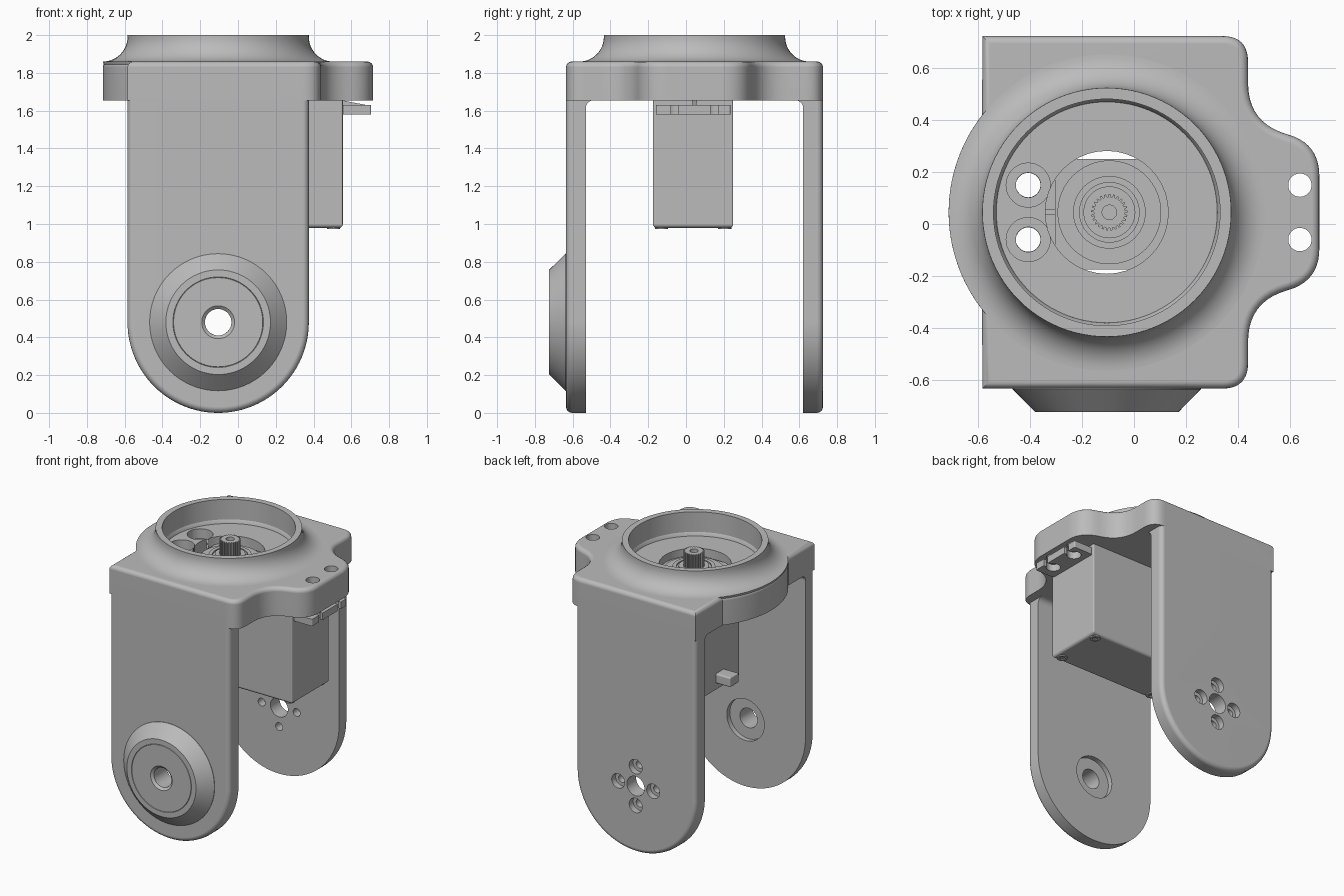
import bpy, bmesh, math
from mathutils import Matrix, Vector

if "Cube" in bpy.data.objects:
    bpy.data.objects.remove(bpy.data.objects["Cube"])

grey = bpy.data.materials.new("light grey")
grey.use_nodes = True
grey.diffuse_color = (0.5, 0.5, 0.5, 1)
grey.node_tree.nodes["Principled BSDF"].inputs["Base Color"].default_value = (0.5, 0.5, 0.5, 1)

CX, CY = -0.105, 0.045                 # hub axis
PLATE_Z, FLOOR_Z, TOP_Z = 1.655, 1.83, 1.86
LEG_Y, LEG_T, LEG_R = 0.575, 0.105, 0.48
UP = Matrix()
TO_FRONT = Matrix.Rotation(math.radians(90), 4, 'X')
TO_BACK = Matrix.Rotation(math.radians(-90), 4, 'X')
ALONG_X = Matrix(((0, 0, 1, 0), (1, 0, 0, 0), (0, 1, 0, 0), (0, 0, 0, 1)))


def finish(bm, name, loc=(0, 0, 0), turn=UP):
    bmesh.ops.recalc_face_normals(bm, faces=bm.faces)
    mesh = bpy.data.meshes.new(name)
    bm.transform(Matrix.Translation(loc) @ turn)
    bm.to_mesh(mesh)
    bm.free()
    mesh.materials.append(grey)
    ob = bpy.data.objects.new(name, mesh)
    bpy.context.collection.objects.link(ob)
    return ob


def prism(name, outline, z0, z1, bevel=0, loc=(0, 0, 0), turn=UP, keep=lambda e: True):
    """Extrude an outline from z0 to z1, rounding the z1 rim."""
    bm = bmesh.new()
    low, high = ([bm.verts.new((x, y, z)) for x, y in outline] for z in (z0, z1))
    bm.faces.new(low)
    cap = bm.faces.new(high)
    for i in range(len(low)):
        bm.faces.new((low[i - 1], low[i], high[i], high[i - 1]))
    bmesh.ops.recalc_face_normals(bm, faces=bm.faces)
    if bevel:
        bmesh.ops.bevel(bm, geom=[e for e in cap.edges if keep(e)], offset=bevel,
                        segments=4, profile=0.5, affect='EDGES')
    return finish(bm, name, loc, turn)


def lathe(name, profile, loc, turn=UP, steps=64):
    """Spin a (radius, height) profile around the local z axis."""
    bm = bmesh.new()
    vs = [bm.verts.new((r, 0, z)) for r, z in profile]
    es = [bm.edges.new(p) for p in zip(vs, vs[1:])]
    if profile[0][0] > 0:
        es.append(bm.edges.new((vs[-1], vs[0])))
    bmesh.ops.spin(bm, geom=vs + es, cent=(0, 0, 0), axis=(0, 0, 1),
                   angle=2 * math.pi, steps=steps, use_duplicate=False)
    bmesh.ops.remove_doubles(bm, verts=bm.verts, dist=1e-5)
    return finish(bm, name, loc, turn)


def cut(ob, cutter):
    mod = ob.modifiers.new("cut", 'BOOLEAN')
    mod.operation, mod.solver, mod.object = 'DIFFERENCE', 'EXACT', cutter
    bpy.context.view_layer.objects.active = ob
    bpy.ops.object.modifier_apply(modifier=mod.name)
    bpy.data.objects.remove(cutter)


def hole(ob, loc, turn, steps):
    """Cut a stepped hole from (radius, from, to) cylinders stacked in order."""
    prof = [(0, steps[0][1])]
    for r, a, b in steps:
        prof += [(r, a), (r, b)]
    cut(ob, lathe("cutter", prof + [(0, steps[-1][2])], loc, turn, 40))


def arc(cx, cy, r, a0, a1, n=32):
    return [(cx + r * math.cos(math.radians(a0 + (a1 - a0) * i / n)),
             cy + r * math.sin(math.radians(a0 + (a1 - a0) * i / n))) for i in range(n + 1)]


def rounded(corners, n=10):
    """Round each (x, y, trim) corner of a polygon."""
    out = []
    for i, (x, y, t) in enumerate(corners):
        p = Vector((x, y))
        if not t:
            out.append((x, y))
            continue
        a = p + (Vector(corners[i - 1][:2]) - p).normalized() * t
        b = p + (Vector(corners[(i + 1) % len(corners)][:2]) - p).normalized() * t
        for k in range(n + 1):
            s = k / n
            out.append(tuple(a * (1 - s) ** 2 + p * 2 * s * (1 - s) + b * s * s))
    return out


def box(x0, x1, y0, y1, r=0):
    return rounded([(x0, y0, r), (x1, y0, r), (x1, y1, r), (x0, y1, r)], 4)


# Top plate with side bulge and screw tab
half = [(-0.585, 0.68, 0), (0.44, 0.68, 0.1), (0.44, 0.345, 0.155), (0.715, 0.265, 0.125)]
corners = [(x, CY - y, t) for x, y, t in half] + [(x, CY + y, t) for x, y, t in reversed(half)]
plate = prism("top_plate", rounded(corners) + arc(CX, CY, 0.61, 142, 218), PLATE_Z, TOP_Z, 0.03)
hole(plate, (CX, CY, 0), UP, [(0.237, 1.6, FLOOR_Z), (0.47, FLOOR_Z, 2.1)])
for y in (-0.06, 0.15):
    hole(plate, (0.64, y, 0), UP, [(0.045, 1.6, 2)])
    hole(plate, (-0.408, y, 0), UP, [(0.048, 1.6, 1.76), (0.085, 1.76, 2)])

# Flared cup on the plate
flare = arc(0.61, 1.99, 0.13, 180, 270, 12)
lathe("cup_ring", [(0.437, 2.0), (0.48, 2.0)] + flare + [(0.6, 1.825), (0.425, 1.825),
      (0.428, 1.84), (0.437, 1.855)], (CX, CY, 0), steps=96)

# Two legs with round feet, and fillets under the plate
leg_shape = arc(CX, LEG_R, LEG_R, 180, 360, 48) + [(CX + LEG_R, PLATE_Z), (CX - LEG_R, PLATE_Z)]
legs = {}
for name, s in (("front", -1), ("back", 1)):
    y = CY + s * LEG_Y
    legs[name] = prism(name + "_leg", leg_shape, 0, -s * LEG_T, 0.032, (0, y, 0), TO_FRONT,
                       lambda e: min(v.co.y for v in e.verts) < 1.6)
    r = 0.04
    web = [(0, 0)] + [(-s * a, b) for a, b in arc(r, -r, r, 90, 180, 8)]
    prism(name + "_fillet", web, CX - LEG_R, CX + LEG_R, 0, (0, y, PLATE_Z), ALONG_X)

# Bearing boss on the front leg, recessed behind
front_at = (CX, CY - LEG_Y, LEG_R)
hole(legs["front"], front_at, TO_FRONT, [(0.15, -0.05, 0.035), (0.07, 0.035, 0.2)])
lathe("bearing_boss", [(0.07, 0.09), (0.363, 0.09), (0.363, 0.108), (0.277, 0.195),
      (0.24, 0.195), (0.238, 0.192), (0.236, 0.195), (0.087, 0.195), (0.07, 0.18)],
      front_at, TO_FRONT)

# Horn screw holes on the back leg
back_at = Vector((CX, CY + LEG_Y, LEG_R))
hole(legs["back"], back_at, TO_BACK, [(0.07, -0.1, 0.3)])
for dx, dz in ((0.14, 0), (-0.14, 0), (0, 0.14), (0, -0.14)):
    hole(legs["back"], back_at + Vector((dx, 0, dz)), TO_BACK,
         [(0.028, -0.1, 0.06), (0.052, 0.06, 0.3)])

# Motor body, corner screws and cable plug
X0, X1, Y0, Y1 = -0.305, 0.555, -0.175, 0.25
prism("motor_body", box(X0, X1, Y0, Y1, 0.01), 1.775, 0.98, 0.02)
for x in (X0 + 0.05, X1 - 0.05):
    for y in (Y0 + 0.045, Y1 - 0.045):
        lathe("motor_screw", [(0, 1.0), (0.035, 1.0), (0.035, 0.973), (0.018, 0.973),
              (0.018, 0.979), (0, 0.979)], (x, y, 0), steps=24)
prism("cable_plug", box(-0.05, 0.05, -0.035, 0.035, 0.012), X0, X0 - 0.115, 0.008,
      (0, CY, 1.07), ALONG_X)

# Slotted mounting ears with a small rib
for side, edge, tip, hx in (("left", X1, 0.705, 0.64), ("right", X0, -0.455, -0.408)):
    ear = prism(side + "_ear", box(min(edge, tip), max(edge, tip), Y0 + 0.015, Y1 - 0.015, 0.01),
                1.58, 1.63)
    for y in (-0.06, 0.15):
        hole(ear, (hx, y, 0), UP, [(0.047, 1.5, 1.7)])
        end = tip + (tip - hx)
        cut(ear, prism("cutter", box(min(hx, end), max(hx, end), y - 0.02, y + 0.02), 1.5, 1.7))
    prism(side + "_rib", [(edge, 1.625), (tip, 1.625), (edge, 1.654)], -0.01, 0.01, 0,
          (0, CY, 0), TO_FRONT)

# Output hub and splined shaft
SX = -0.095
lathe("output_hub", [(0, 1.77), (0.2, 1.77), (0.2, 1.785), (0.14, 1.785), (0.14, 1.81),
      (0.115, 1.81), (0.115, 1.8), (0.1, 1.8), (0.1, 1.815), (0, 1.815)], (SX, CY, 0))
teeth = 25
spline = [(r * math.cos(a), r * math.sin(a)) for i in range(teeth)
          for r, a in ((0.07, math.tau * i / teeth), (0.07, math.tau * (i + 0.4) / teeth),
                       (0.06, math.tau * (i + 0.5) / teeth), (0.06, math.tau * (i + 0.9) / teeth))]
shaft = prism("splined_shaft", spline, 1.8, 1.92, 0, (SX, CY, 0))
hole(shaft, (SX, CY, 0), UP, [(0.028, 1.84, 2)])

# Smooth shading with sharp edges kept
bpy.ops.object.select_all(action='DESELECT')
for ob in bpy.data.objects:
    if ob.type == 'MESH' and grey.name in ob.data.materials:
        ob.select_set(True)
        bpy.context.view_layer.objects.active = ob
bpy.ops.object.shade_smooth_by_angle(angle=math.radians(30))
for ob in bpy.context.selected_objects:
    ob.modifiers.new("flat_normals", 'WEIGHTED_NORMAL').keep_sharp = True
